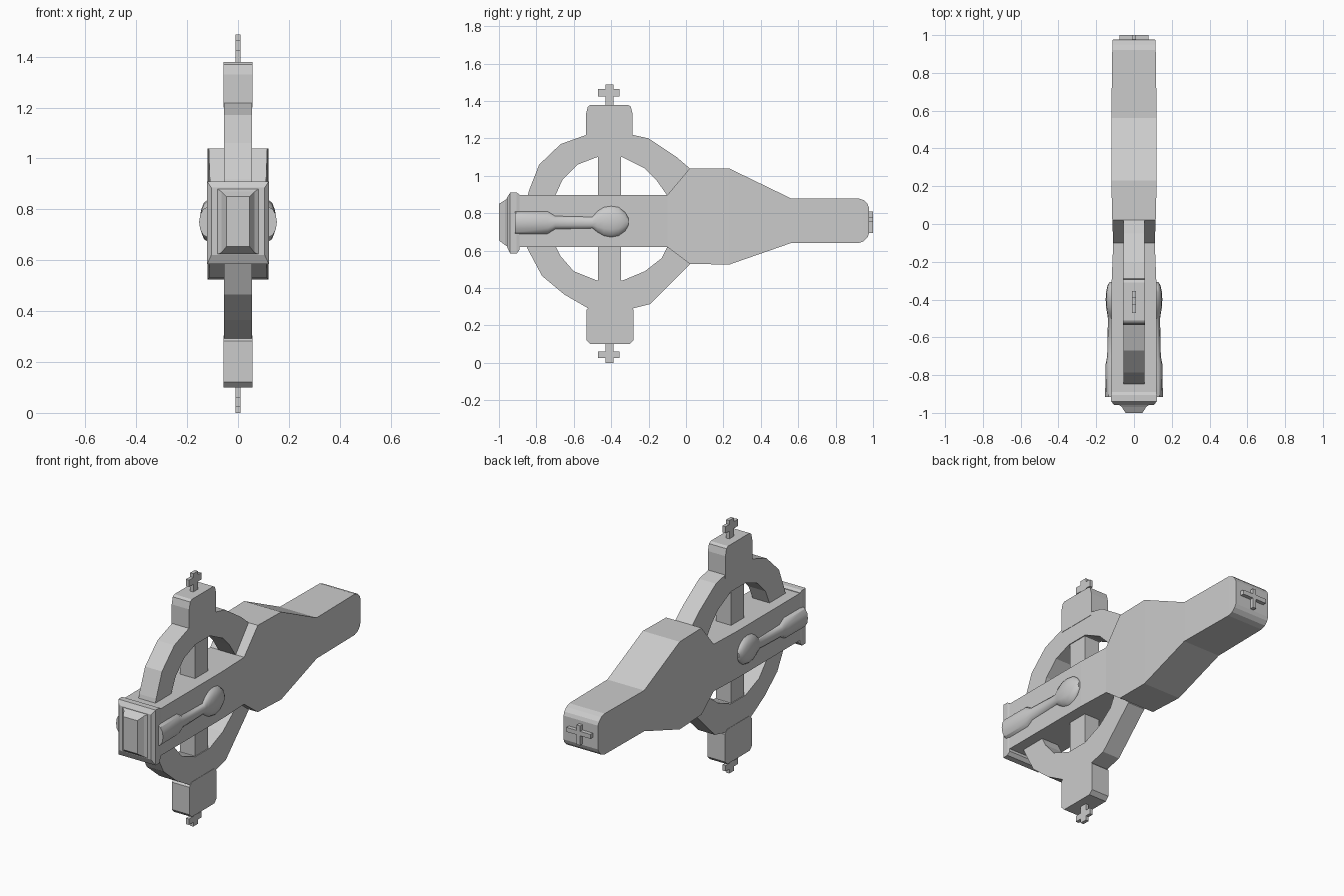
import bpy
from math import cos, sin, pi

if "Cube" in bpy.data.objects:
    bpy.data.objects.remove(bpy.data.objects["Cube"])


def add_mesh(name, verts, faces, smooth=False):
    me = bpy.data.meshes.new(name)
    me.from_pydata(verts, [], faces)
    ob = bpy.data.objects.new(name, me)
    bpy.context.collection.objects.link(ob)
    bpy.ops.object.select_all(action='DESELECT')
    ob.select_set(True)
    bpy.context.view_layer.objects.active = ob
    # consistent outward normals
    bpy.ops.object.mode_set(mode='EDIT')
    bpy.ops.mesh.select_all(action='SELECT')
    bpy.ops.mesh.normals_make_consistent(inside=False)
    bpy.ops.object.mode_set(mode='OBJECT')
    if smooth:
        bpy.ops.object.shade_smooth_by_angle(angle=0.6)
    return ob


def extrude(name, pts, half):
    """Side profile (y, z) extruded across x."""
    n = len(pts)
    verts = [(s * half, y, z) for s in (-1, 1) for y, z in pts]
    faces = [tuple(range(n)), tuple(range(n, 2 * n))]
    faces += [(i, (i + 1) % n, n + (i + 1) % n, n + i) for i in range(n)]
    return add_mesh(name, verts, faces)


def loft(name, stations, section, cx=0, smooth=False):
    """Skin a unit (x, z) section along y; stations are (y, z low, z high, half width)."""
    n = len(section)
    verts = [(cx + u * w, y, (lo + hi) / 2 + v * (hi - lo) / 2)
             for y, lo, hi, w in stations for u, v in section]
    faces = [tuple(range(n)), tuple(range(len(verts) - n, len(verts)))]
    for k in range(len(stations) - 1):
        a = k * n
        faces += [(a + i, a + (i + 1) % n, a + n + (i + 1) % n, a + n + i) for i in range(n)]
    return add_mesh(name, verts, faces, smooth)


def box_profile(y0, y1, z0, z1, c):
    return [(y0 + c, z0), (y1 - c, z0), (y1, z0 + c), (y1, z1 - c),
            (y1 - c, z1), (y0 + c, z1), (y0, z1 - c), (y0, z0 + c)]


SQUARE = [(-1, -1), (1, -1), (1, 1), (-1, 1)]
ROUND = [(cos(i * pi / 6), sin(i * pi / 6)) for i in range(12)]

# main stock with broad shoulder and tapered butt
loft("main_body", [
    (-0.93, .62, .897, .118), (-0.3, .62, .897, .118), (-0.1, .62, .897, .11),
    (0.02, .53, 1.04, .115), (0.23, .525, 1.04, .12), (0.56, .64, .88, .12),
    (0.92, .64, .88, .115), (0.95, .65, .87, .114), (0.97, .67, .85, .113),
    (0.978, .69, .83, .112)], SQUARE)

# flared front cap and its raised plate
loft("front_cap", [
    (-0.89, .605, .9, .118), (-0.905, .585, .91, .122), (-0.94, .585, .91, .121),
    (-0.957, .62, .885, .105)], SQUARE)
loft("front_plate", [
    (-0.95, .62, .885, .09), (-0.968, .63, .87, .065), (-1.0, .655, .85, .045)], SQUARE)

# four faceted quarter arcs of the wheel
arcs = {
    "upper_front": ([(-.85, .88), (-.84, .92), (-.785, 1.06), (-.67, 1.17), (-.53, 1.22), (-.41, 1.22)],
                    [(-.41, 1.1), (-.475, 1.1), (-.58, 1.06), (-.66, .98), (-.705, .88)]),
    "upper_rear": ([(.02, .88), (.02, 1.04), (-.05, 1.1), (-.2, 1.2), (-.29, 1.22), (-.41, 1.22)],
                   [(-.41, 1.1), (-.34, 1.1), (-.22, 1.04), (-.16, .98), (-.09, .88)]),
    "lower_front": ([(-.85, .64), (-.85, .615), (-.77, .465), (-.65, .365), (-.52, .29), (-.41, .29)],
                    [(-.41, .44), (-.475, .44), (-.6, .49), (-.67, .57), (-.705, .64)]),
    "lower_rear": ([(.02, .64), (.02, .525), (-.19, .315), (-.29, .29), (-.41, .29)],
                   [(-.41, .44), (-.34, .44), (-.22, .49), (-.13, .56), (-.09, .64)]),
}
for key, (outer, inner) in arcs.items():
    extrude("wheel_arc_" + key, outer + inner, .055)

# vertical spoke through the wheel
extrude("wheel_spoke", [(-.47, .4), (-.348, .4), (-.348, 1.14), (-.47, 1.14)], .05)

# end blocks above and below the wheel
extrude("top_block", [(-.535, 1.2), (-.285, 1.2), (-.285, 1.33), (-.295, 1.37), (-.31, 1.38),
                      (-.51, 1.38), (-.525, 1.37), (-.535, 1.33)], .057)
extrude("bottom_block", box_profile(-.533, -.28, .1, .305, .022), .057)


# small plus-shaped finials on the blocks
def finial(name, z_stem, z_bar):
    (a, b), (c, d) = z_stem, z_bar
    extrude(name, [(-.43, a), (-.388, a), (-.388, c), (-.355, c), (-.355, d), (-.388, d),
                   (-.388, b), (-.43, b), (-.43, d), (-.47, d), (-.47, c), (-.43, c)], .01)


finial("top_finial", (1.37, 1.488), (1.425, 1.465))
finial("bottom_finial", (0, .11), (.025, .06))

# plus-shaped trim on the butt
loft("butt_trim_bar", [(.97, .752, .778, .078), (1.0, .752, .778, .078)], SQUARE)
loft("butt_trim_stem", [(.97, .695, .81, .011), (1.0, .695, .81, .011)], SQUARE)

# side levers with round knobs
lever = [(-.915, .69, .81, .035), (-.74, .69, .81, .032), (-.7, .715, .785, .024),
         (-.5, .72, .78, .02), (-.475, .7, .81, .024), (-.44, .68, .832, .03),
         (-.4, .672, .838, .032), (-.36, .68, .832, .03), (-.325, .705, .805, .022),
         (-.308, .735, .775, .012)]
for side, label in ((-1, "left"), (1, "right")):
    loft(label + "_lever", lever, ROUND, side * .118, True)
